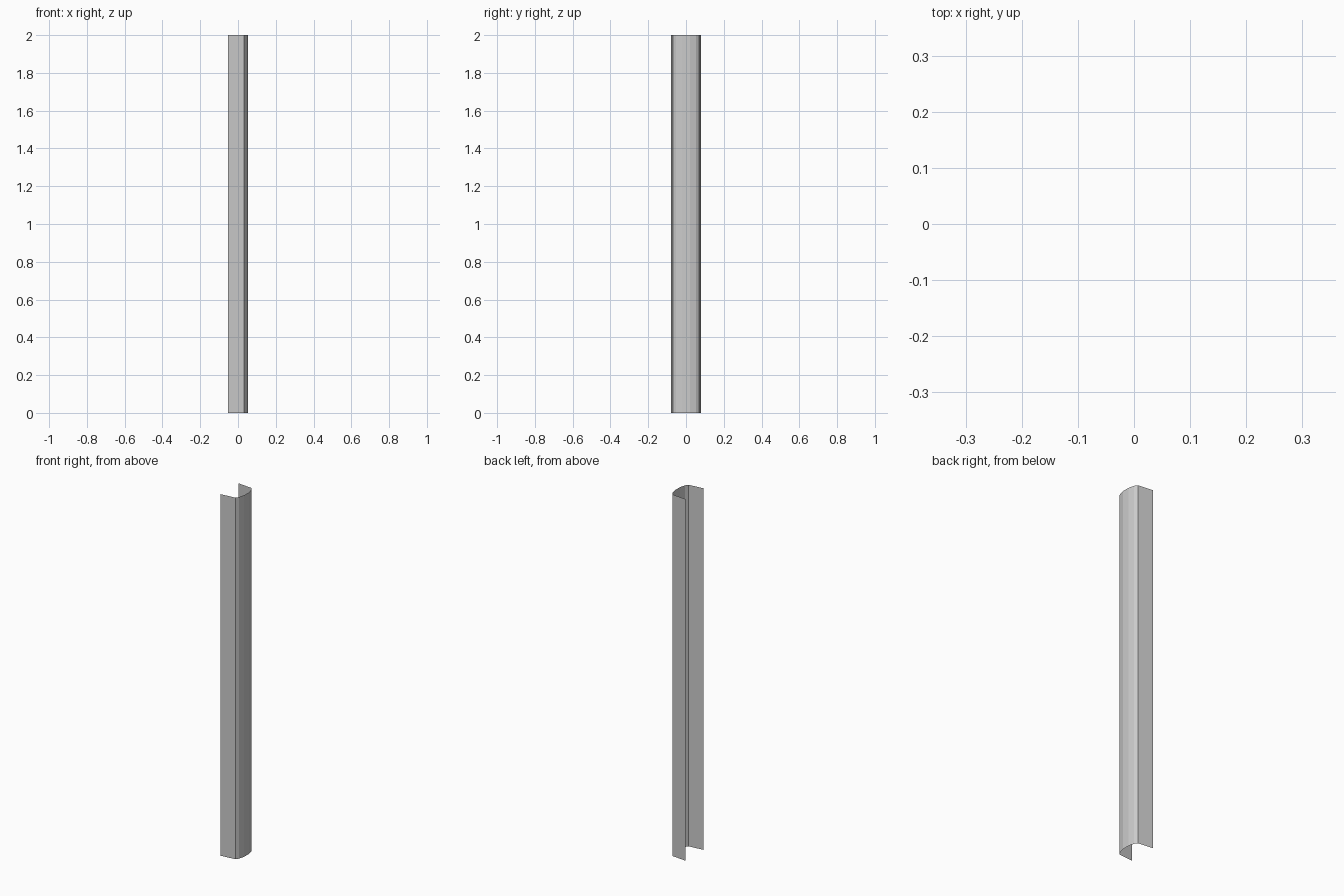
import bpy, bmesh

if "Cube" in bpy.data.objects:
    bpy.data.objects.remove(bpy.data.objects["Cube"])

# Half of the open sheet profile (x, y), from free flange edge to the web
half = [(-0.0525, -0.079), (0.033, -0.070), (0.044, -0.054), (0.0525, -0.021)]
profile = half + [(x, -y) for x, y in reversed(half)]
HEIGHT = 2.0

# Folded thin sheet post: extrude the profile straight up
bm = bmesh.new()
verts = [bm.verts.new((x, y, 0)) for x, y in profile]
edges = [bm.edges.new(pair) for pair in zip(verts, verts[1:])]
ext = bmesh.ops.extrude_edge_only(bm, edges=edges)
top = [g for g in ext["geom"] if isinstance(g, bmesh.types.BMVert)]
bmesh.ops.translate(bm, verts=top, vec=(0, 0, HEIGHT))
# Make the outside of the web face +x
bm.normal_update()
web = max(bm.faces, key=lambda f: f.calc_center_median().x)
if web.normal.x < 0:
    bmesh.ops.reverse_faces(bm, faces=bm.faces)

mesh = bpy.data.meshes.new("folded_post")
bm.to_mesh(mesh)
bm.free()
bpy.context.collection.objects.link(bpy.data.objects.new("folded_post", mesh))
